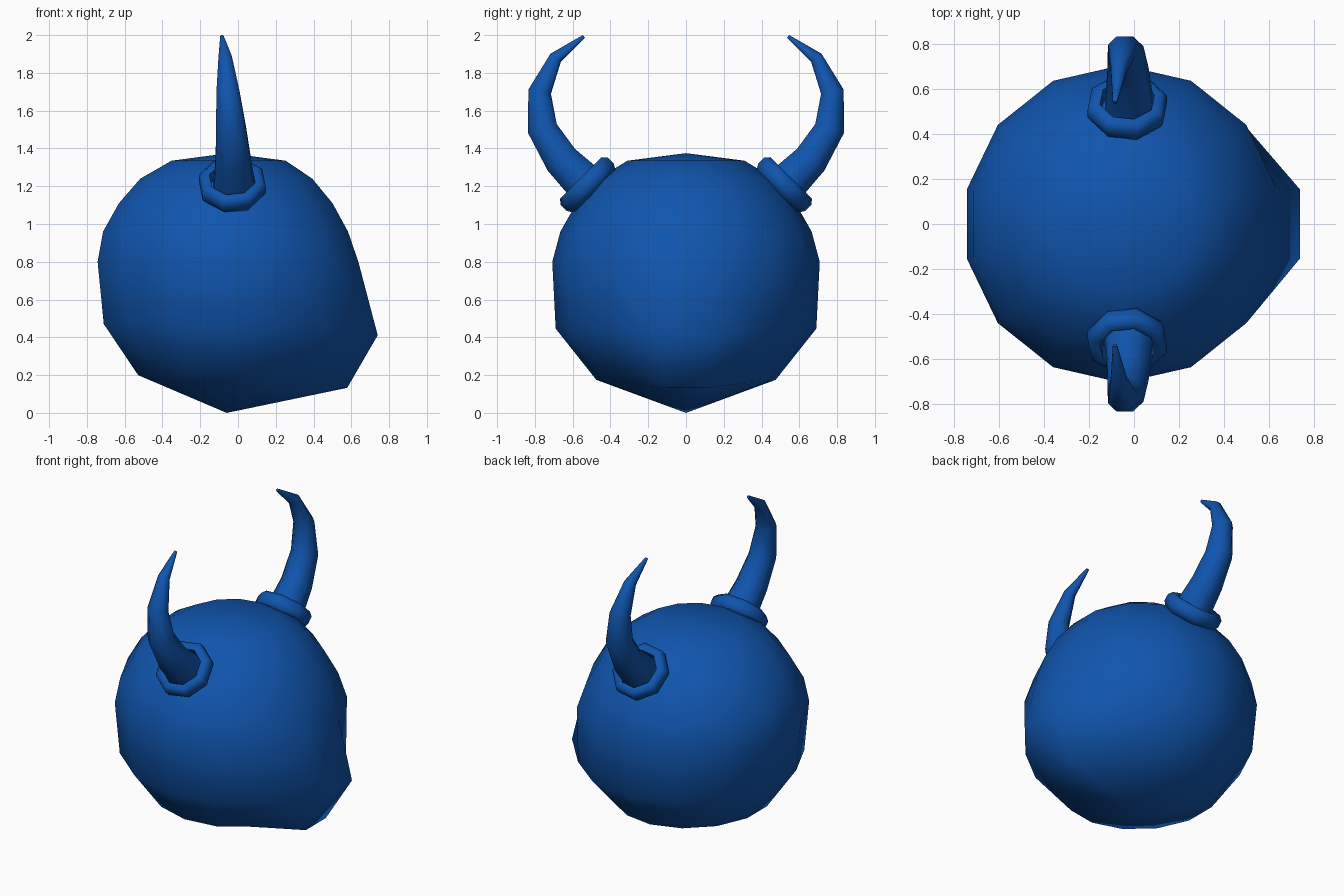
import bpy
import bmesh
from math import sin, cos, pi, radians
from mathutils import Vector

cube = bpy.data.objects.get("Cube")
if cube:
    bpy.data.objects.remove(cube, do_unlink=True)

BLUE = (0.005, 0.09, 0.42, 1)
blue = bpy.data.materials.new("deep_blue")
blue.use_nodes = True
blue.diffuse_color = BLUE
blue.node_tree.nodes["Principled BSDF"].inputs["Base Color"].default_value = BLUE


def loft(name, rings, sharp, start=None, end=None, closed=False):
    """Skin a list of point rings; start and end are optional pole points."""
    bm = bmesh.new()
    rows = [[bm.verts.new(p) for p in ring] for ring in rings]
    n = len(rows[0])
    pairs = list(zip(rows, rows[1:]))
    if closed:
        pairs.append((rows[-1], rows[0]))
    for a, b in pairs:
        for i in range(n):
            j = (i + 1) % n
            bm.faces.new((a[i], a[j], b[j], b[i]))
    if not closed:
        for pole, row in ((start, rows[0]), (end, rows[-1])):
            if pole is None:
                bm.faces.new(row)
            else:
                tip = bm.verts.new(pole)
                for i in range(n):
                    bm.faces.new((tip, row[i], row[(i + 1) % n]))
    bmesh.ops.recalc_face_normals(bm, faces=bm.faces[:])
    mesh = bpy.data.meshes.new(name)
    bm.to_mesh(mesh)
    bm.free()
    mesh.materials.append(blue)
    obj = bpy.data.objects.new(name, mesh)
    bpy.context.collection.objects.link(obj)
    bpy.ops.object.select_all(action="DESELECT")
    obj.select_set(True)
    bpy.context.view_layer.objects.active = obj
    bpy.ops.object.shade_smooth_by_angle(angle=radians(sharp))
    return obj


# Round body: height, radius, centre x, tilt, and how far the jaw juts out
SIDES = 14
levels = [
    (1.335, 0.31, -0.05, 0, 0),
    (1.24, 0.467, -0.062, 0, 0),
    (1.11, 0.58, -0.065, 0, 0),
    (0.96, 0.665, -0.066, 0, 0),
    (0.80, 0.708, -0.053, 0, 0),
    (0.446, 0.69, -0.038, 0.025, 0.105),
    (0.175, 0.475, -0.065, 0.025, 0.18),
]
body_rings = []
for z, r, cx, tilt, jaw in levels:
    ring = []
    for i in range(SIDES):
        a = (i + 0.5) * 2 * pi / SIDES
        push = jaw if cos(a) > 0.9 else 0
        ring.append((cx + r * cos(a) + push, r * sin(a),
                     z - tilt * cos(a) - push * 0.1))
    body_rings.append(ring)
loft("body", body_rings, 60, start=(-0.05, 0, 1.375), end=(-0.06, 0, 0))


def disc(centre, axis, radius, phase, side):
    """Eight points around an axis lying in the yz plane, mirrored by side."""
    across = Vector((0, axis.z, -axis.y))
    pts = []
    for i in range(8):
        a = i * pi / 4 + phase
        p = centre + radius * (cos(a) * Vector((1, 0, 0)) + sin(a) * across)
        pts.append((p.x, p.y * side, p.z))
    return pts


# Curved horn path: x, y, z, radius
horn_path = [
    (-0.02, 0.51, 1.19, 0.118),
    (-0.026, 0.66, 1.34, 0.100),
    (-0.037, 0.76, 1.505, 0.086),
    (-0.053, 0.775, 1.70, 0.066),
    (-0.068, 0.69, 1.88, 0.038),
    (-0.085, 0.54, 1.993, 0.010),
]
collar_profile = [(0.125, 0.05), (0.16, 0.055), (0.183, 0.03),
                  (0.183, -0.015), (0.16, -0.05), (0.125, -0.05)]
centres = [Vector(p[:3]) for p in horn_path]

for side, label in ((-1, "front"), (1, "back")):
    rings = []
    for k, c in enumerate(centres):
        d = centres[min(k + 1, len(centres) - 1)] - centres[max(k - 1, 0)]
        d.x = 0
        rings.append(disc(c, d.normalized(), horn_path[k][3], pi / 8, side))
    loft(label + "_horn", rings, 60)

    # Ring around the horn base
    axis = Vector((0, 1, 1)).normalized()
    mid = Vector((-0.03, 0.518, 1.205))
    loft(label + "_horn_collar",
         [disc(mid + axis * h, axis, r, 0.25, side) for r, h in collar_profile],
         65, closed=True)
